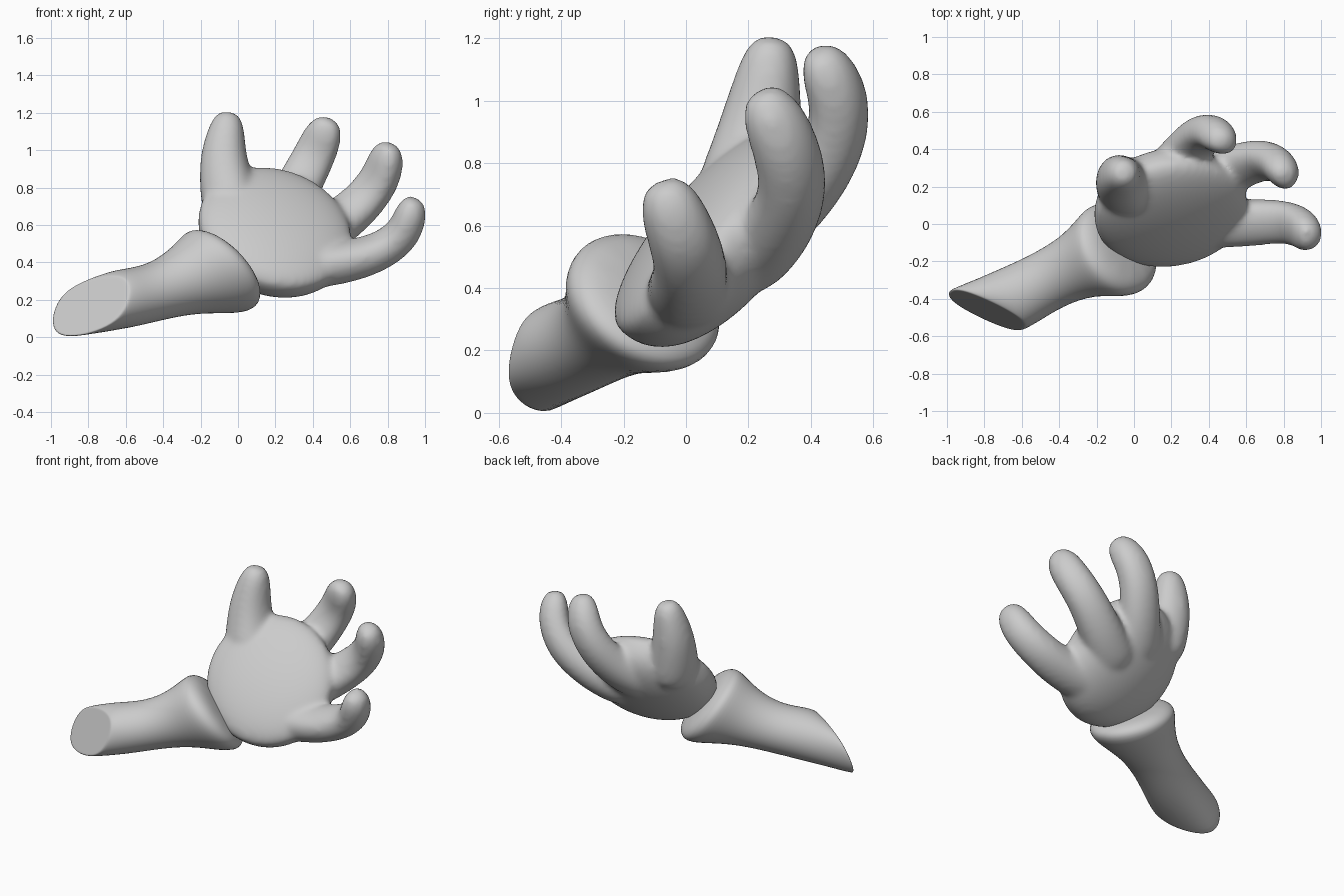
import bpy, bmesh, math
from mathutils import Vector as V

cube = bpy.data.objects.get("Cube")
if cube:
    bpy.data.objects.remove(cube, do_unlink=True)

grey = bpy.data.materials.new("plain_grey")
grey.use_nodes = True
colour = (0.6, 0.6, 0.6, 1)
grey.diffuse_color = colour
grey.node_tree.nodes["Principled BSDF"].inputs["Base Color"].default_value = colour


def loft(bm, rings):
    """Skin a list of equal-length point rings and cap both ends."""
    loops = [[bm.verts.new(p) for p in ring] for ring in rings]
    n = len(loops[0])
    for a, b in zip(loops, loops[1:]):
        for i in range(n):
            j = (i + 1) % n
            bm.faces.new((a[i], a[j], b[j], b[i]))
    bm.faces.new(loops[0][::-1])
    bm.faces.new(loops[-1])


def oval(centre, u, v, scale=1.0, flat=1.0, power=1.0, n=12):
    """Oval ring; flat squashes the side v points to, power below one squares it."""
    c, u, v = V(centre), V(u) * scale, V(v) * scale
    ring = []
    for i in range(n):
        a = math.tau * i / n
        x, y = (math.copysign(abs(w) ** power, w) for w in (math.cos(a), math.sin(a)))
        ring.append(c + u * x + v * y * (flat if y > 0 else 1))
    return ring


def finish(name, bm, voxel=None):
    bmesh.ops.recalc_face_normals(bm, faces=bm.faces)
    mesh = bpy.data.meshes.new(name)
    bm.to_mesh(mesh)
    bm.free()
    obj = bpy.data.objects.new(name, mesh)
    bpy.context.collection.objects.link(obj)
    mesh.materials.append(grey)
    for poly in mesh.polygons:
        poly.use_smooth = True
    sub = obj.modifiers.new("rounding", 'SUBSURF')
    sub.levels = sub.render_levels = 2
    if voxel:
        fuse = obj.modifiers.new("fuse", 'REMESH')
        fuse.mode = 'VOXEL'
        fuse.voxel_size = voxel
        fuse.use_smooth_shade = True
        blend = obj.modifiers.new("blend", 'SMOOTH')
        blend.factor, blend.iterations = 0.5, 14
    return obj


def digit(bm, path, radii, flat):
    """Curled finger whose flattened side faces the inside of the curl."""
    pts = [V(p) for p in path]
    mid = pts[len(pts) // 2]
    side = (mid - pts[0]).cross(pts[-1] - mid).normalized()
    rings = []
    for i, (p, r) in enumerate(zip(pts, radii)):
        t = (pts[min(i + 1, len(pts) - 1)] - pts[max(i - 1, 0)]).normalized()
        inner = side.cross(t).normalized()
        rings.append(oval(p, t.cross(inner) * r, inner * r, 1.07, flat, 0.9))
    # Rounded fingertip
    r = radii[-1]
    for ahead, size in ((0.55, 0.85), (0.95, 0.5)):
        rings.append(oval(pts[-1] + t * r * ahead, t.cross(inner) * r, inner * r, size, flat))
    loft(bm, rings)


# Hand: gently domed palm with a full rounded back, thumb and three fingers fused on
hand = bmesh.new()
length, width = V((0.735, 0.536, 0.413)), V((-0.649, 0.400, 0.635))
facing = length.cross(width).normalized()
if facing.y > 0:
    facing = -facing
palm = bmesh.ops.create_uvsphere(hand, u_segments=32, v_segments=16, radius=1)
for vert in palm["verts"]:
    x, y, z = vert.co
    depth = 0.12 * z if z > 0 else -0.25 * abs(z) ** 0.8
    vert.co = V((0.2, 0.06, 0.58)) + length * x * 0.41 + width * y * 0.435 + facing * depth

# Thumb
digit(hand, [(-0.01, 0.17, 0.62), (-0.065, 0.22, 0.82), (-0.08, 0.25, 0.98), (-0.06, 0.268, 1.12)],
      [0.17, 0.14, 0.12, 0.092], 1.0)
# Fingers, each thickening into the palm
finger_radii = [0.15, 0.14, 0.125, 0.115, 0.11, 0.1]
for path in (
    [(0.14, 0.17, 0.58), (0.22, 0.29, 0.66), (0.29, 0.39, 0.75), (0.36, 0.47, 0.88), (0.42, 0.48, 1.0), (0.455, 0.445, 1.085)],
    [(0.26, 0.14, 0.49), (0.42, 0.23, 0.55), (0.55, 0.3, 0.63), (0.68, 0.34, 0.74), (0.76, 0.31, 0.86), (0.785, 0.27, 0.95)],
    [(0.18, 0.01, 0.4), (0.38, 0.01, 0.4), (0.6, 0.0, 0.42), (0.77, 0.015, 0.475), (0.875, -0.01, 0.56), (0.91, -0.05, 0.66)],
):
    digit(hand, path, finger_radii, 0.7)
finish("hand", hand, voxel=0.016)

# Forearm: slanted elbow cut, slim middle and flared wrist cuff
arm = bmesh.new()
elbow = ((-0.79, -0.46, 0.165), (-0.21, 0.1, -0.05), (0.03, 0.045, 0.155))
wrist = ((-0.07, -0.12, 0.365), (-0.14, 0.22, 0), (-0.14, -0.08, 0.21))
loft(arm, [
    oval(*elbow, 0.6, power=0.8),
    oval(*elbow, 0.98, power=0.8),
    oval(*elbow, 1.03, power=0.8),
    oval((-0.62, -0.385, 0.205), (-0.11, 0.14, 0), (-0.03, -0.02, 0.16), 1.03),
    oval((-0.45, -0.295, 0.235), (-0.07, 0.145, 0), (-0.04, -0.02, 0.145), 1.03),
    oval((-0.28, -0.21, 0.3), (-0.08, 0.165, 0), (-0.07, -0.04, 0.17), 1.03),
    oval((-0.13, -0.15, 0.345), (-0.12, 0.22, 0), (-0.12, -0.07, 0.21), 1.1),
    oval(*wrist, 1.07),
    oval((-0.03, -0.1, 0.39), wrist[1], wrist[2], 0.75),
])
finish("forearm", arm)
